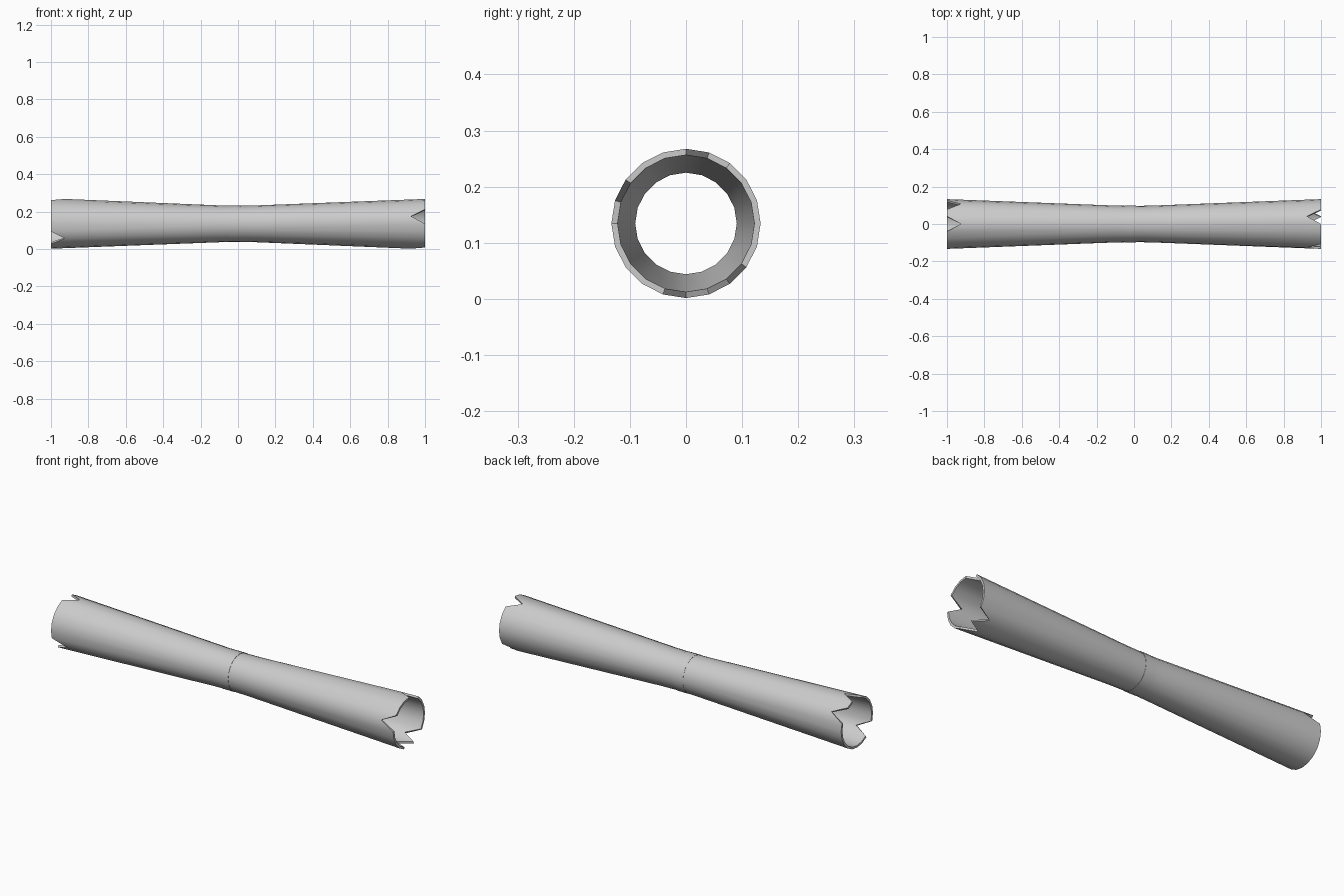
import bpy, bmesh, math

if "Cube" in bpy.data.objects:
    bpy.data.objects.remove(bpy.data.objects["Cube"])

SIDES = 20
CENTRE_Z = 0.1345
NOTCH = 0.075

# Rim corners pushed back to make the jagged ends (steps of 18 degrees from the top towards +y)
left_notches = {0, 3, 13}
right_notches = {1, 8, 10, 16}

# Hollow profile: (x, radius), outside going right then inside coming back
profile = [(-1, 0.133), (-0.1, 0.0985), (0, 0.0965), (0.1, 0.0985), (1, 0.133),
           (1, 0.122), (0.1, 0.0905), (-0.1, 0.0905), (-1, 0.122)]


def ring(bm, x, r):
    verts = []
    for i in range(SIDES):
        a = 2 * math.pi * i / SIDES
        px = x
        if x == -1 and i in left_notches:
            px += NOTCH
        if x == 1 and i in right_notches:
            px -= NOTCH
        verts.append(bm.verts.new((px, r * math.sin(a), CENTRE_Z + r * math.cos(a))))
    return verts


def lathe(name, points):
    bm = bmesh.new()
    rings = [ring(bm, x, r) for x, r in points]
    for k, a in enumerate(rings):
        b = rings[(k + 1) % len(rings)]
        for i in range(SIDES):
            j = (i + 1) % SIDES
            bm.faces.new((a[i], a[j], b[j], b[i]))
    bmesh.ops.recalc_face_normals(bm, faces=bm.faces)
    mesh = bpy.data.meshes.new(name)
    bm.to_mesh(mesh)
    bm.free()
    obj = bpy.data.objects.new(name, mesh)
    bpy.context.collection.objects.link(obj)
    bpy.context.view_layer.objects.active = obj
    obj.select_set(True)
    bpy.ops.object.shade_smooth_by_angle(angle=math.radians(30))
    obj.select_set(False)
    return obj


# Main hollow tube with broken rims
lathe("hollow_tube", profile)

# Thin raised band around the waist
lathe("waist_band", [(-0.05, 0.0985), (0.01, 0.0985), (0.01, 0.093), (-0.05, 0.093)])
